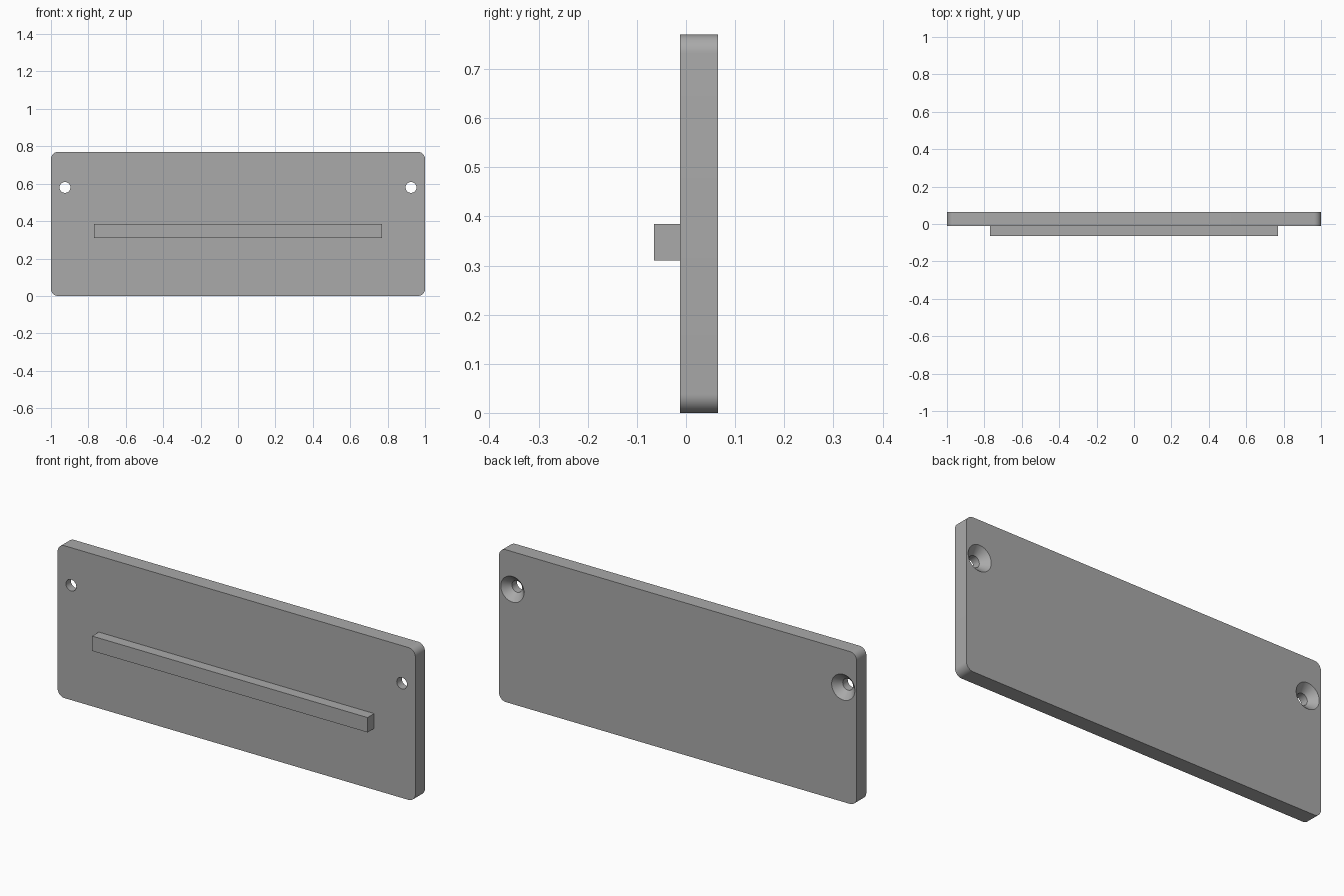
import bpy
import bmesh
import math
from mathutils import Matrix

if "Cube" in bpy.data.objects:
    bpy.data.objects.remove(bpy.data.objects["Cube"], do_unlink=True)

GREY = (0.4, 0.4, 0.4, 1)
FRONT, BACK = -0.012, 0.065       # plate faces along y
HALF_W, HEIGHT, CORNER = 1.0, 0.77, 0.038
HOLE_X, HOLE_Z, HOLE_R, SINK_R, SINK_DEPTH = 0.925, 0.58, 0.029, 0.065, 0.037

grey = bpy.data.materials.new("plain_grey")
grey.use_nodes = True
grey.diffuse_color = GREY
grey.node_tree.nodes["Principled BSDF"].inputs["Base Color"].default_value = GREY


def make_object(name, bm):
    bmesh.ops.recalc_face_normals(bm, faces=bm.faces)
    mesh = bpy.data.meshes.new(name)
    bm.to_mesh(mesh)
    bm.free()
    mesh.materials.append(grey)
    obj = bpy.data.objects.new(name, mesh)
    bpy.context.collection.objects.link(obj)
    return obj


def box(name, half_w, y0, y1, z0, z1, corner=0):
    """Box spanning the given limits, with optional rounded corners along y."""
    bm = bmesh.new()
    bmesh.ops.create_cube(bm, size=1)
    bmesh.ops.scale(bm, vec=(2 * half_w, y1 - y0, z1 - z0), verts=bm.verts)
    bmesh.ops.translate(bm, vec=(0, (y0 + y1) / 2, (z0 + z1) / 2), verts=bm.verts)
    if corner:
        edges = [e for e in bm.edges
                 if abs(e.verts[0].co.y - e.verts[1].co.y) > 1e-4]
        bmesh.ops.bevel(bm, geom=edges, offset=corner, offset_type='OFFSET',
                        segments=10, profile=0.5, affect='EDGES')
    return make_object(name, bm)


def screw_cutter(name, x):
    """Revolved profile: straight bore at the front, cone opening at the back."""
    bm = bmesh.new()
    over = 0.02
    slope = (SINK_R - HOLE_R) / SINK_DEPTH
    profile = [(0, FRONT - over), (HOLE_R, FRONT - over),
               (HOLE_R, BACK - SINK_DEPTH),
               (SINK_R + over * slope, BACK + over), (0, BACK + over)]
    verts = [bm.verts.new((r, y, 0)) for r, y in profile]
    edges = [bm.edges.new(pair) for pair in zip(verts, verts[1:])]
    bmesh.ops.spin(bm, geom=verts + edges, cent=(0, 0, 0), axis=(0, 1, 0),
                   angle=math.tau, steps=48)
    bmesh.ops.remove_doubles(bm, verts=bm.verts, dist=1e-5)
    bmesh.ops.transform(bm, matrix=Matrix.Translation((x, 0, HOLE_Z)), verts=bm.verts)
    obj = make_object(name, bm)
    obj.hide_render = True
    return obj


# Rounded plate and the locating rail on its front
plate = box("plate", HALF_W, FRONT, BACK, 0, HEIGHT, CORNER)
rail = box("front_rail", 0.77, -0.065, FRONT, 0.31, 0.385)

# Countersunk screw holes
for side, sign in (("left", 1), ("right", -1)):
    cutter = screw_cutter(side + "_hole_cutter", sign * HOLE_X)
    mod = plate.modifiers.new(side + "_screw_hole", 'BOOLEAN')
    mod.operation = 'DIFFERENCE'
    mod.solver = 'EXACT'
    mod.object = cutter
    bpy.context.view_layer.objects.active = plate
    bpy.ops.object.modifier_apply(modifier=mod.name)
    bpy.data.objects.remove(cutter, do_unlink=True)

# Smooth the rounded corners and bores, keeping the flat edges sharp
bpy.ops.object.select_all(action='DESELECT')
plate.select_set(True)
bpy.context.view_layer.objects.active = plate
bpy.ops.object.shade_smooth_by_angle(angle=math.radians(30))
